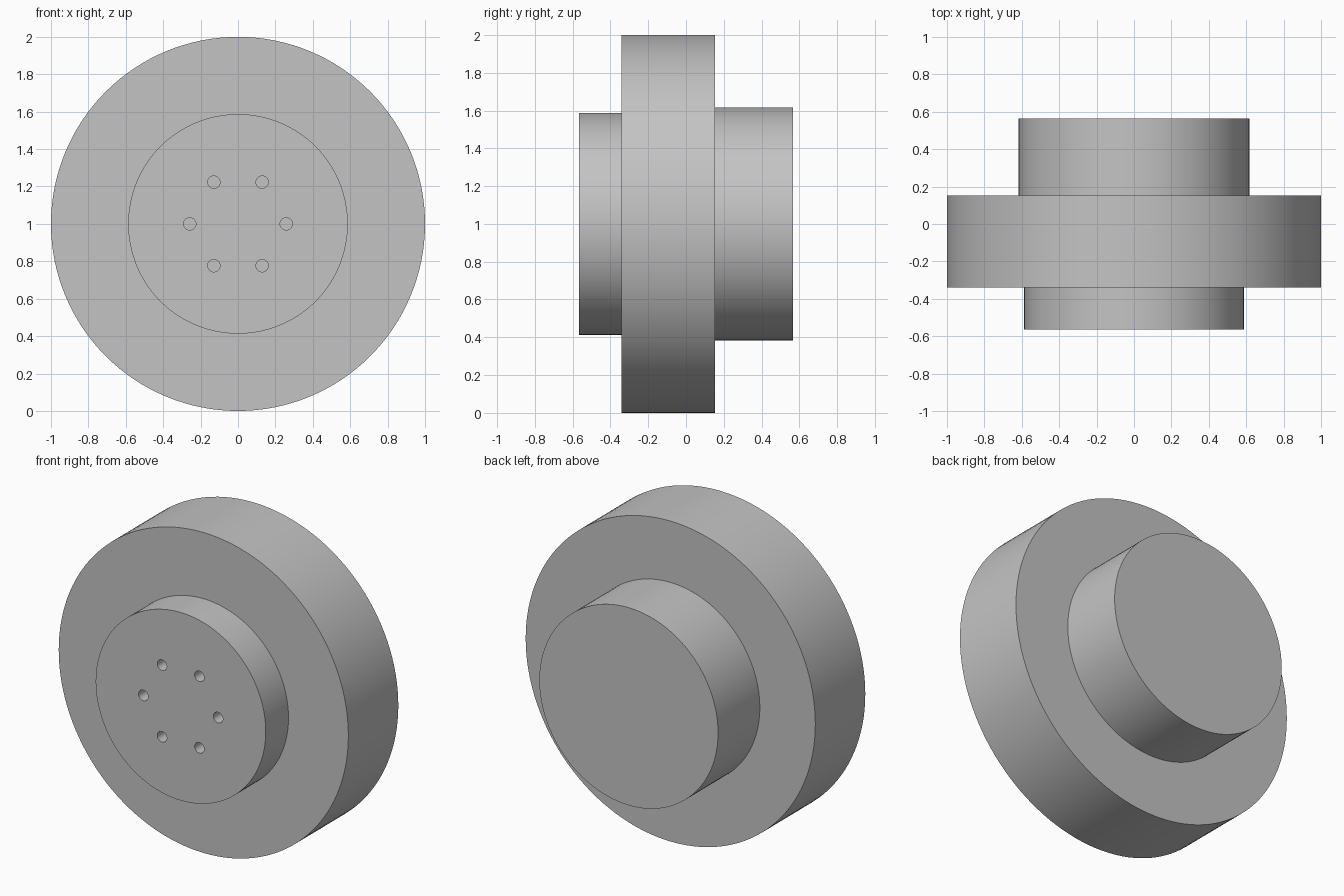
import bpy
import bmesh
import math
from mathutils import Matrix, Vector

if "Cube" in bpy.data.objects:
    bpy.data.objects.remove(bpy.data.objects["Cube"], do_unlink=True)

SEGMENTS = 128
CENTRE = Vector((0, 0, 1))
HOLE_RADIUS, HOLE_RING, HOLE_DEPTH = 0.033, 0.258, 0.22
FRONT, BACK = -0.565, 0.565

grey = bpy.data.materials.new("plain_grey")
grey.use_nodes = True
colour = (0.55, 0.55, 0.55, 1)
grey.diffuse_color = colour
grey.node_tree.nodes["Principled BSDF"].inputs["Base Color"].default_value = colour


def make_object(name, bm):
    bmesh.ops.recalc_face_normals(bm, faces=bm.faces)
    mesh = bpy.data.meshes.new(name)
    bm.to_mesh(mesh)
    bm.free()
    mesh.materials.append(grey)
    obj = bpy.data.objects.new(name, mesh)
    bpy.context.collection.objects.link(obj)
    obj.location = CENTRE
    return obj


# Stepped hub: front boss, wide flange and rear boss turned as one solid
profile = [(0.587, FRONT), (0.587, -0.34), (1, -0.34),
           (1, 0.153), (0.617, 0.153), (0.617, BACK)]
bm = bmesh.new()
verts = [bm.verts.new((r, y, 0)) for r, y in profile]
edges = [bm.edges.new(pair) for pair in zip(verts, verts[1:])]
bmesh.ops.spin(bm, geom=verts + edges, cent=(0, 0, 0), axis=(0, 1, 0),
               angle=math.tau, steps=SEGMENTS)
bmesh.ops.remove_doubles(bm, verts=bm.verts, dist=0.0001)
bmesh.ops.holes_fill(bm, edges=[e for e in bm.edges if e.is_boundary], sides=0)
hub = make_object("stepped_hub", bm)

# Ring of blind holes in the front boss
bm = bmesh.new()
for i in range(6):
    a = math.tau * i / 6
    place = Matrix.Translation((HOLE_RING * math.cos(a), FRONT, HOLE_RING * math.sin(a)))
    bmesh.ops.create_cone(bm, cap_ends=True, segments=32, radius1=HOLE_RADIUS,
                          radius2=HOLE_RADIUS, depth=HOLE_DEPTH * 2,
                          matrix=place @ Matrix.Rotation(math.pi / 2, 4, "X"))
cutter = make_object("hole_cutter", bm)
cutter.hide_render = True

cut = hub.modifiers.new("bolt_holes", "BOOLEAN")
cut.operation = "DIFFERENCE"
cut.solver = "EXACT"
cut.object = cutter

# Apply the cut, drop the helper and keep the rims crisp
bpy.ops.object.select_all(action="DESELECT")
hub.select_set(True)
bpy.context.view_layer.objects.active = hub
bpy.ops.object.modifier_apply(modifier=cut.name)
bpy.data.objects.remove(cutter, do_unlink=True)
bpy.ops.object.shade_smooth_by_angle(angle=math.radians(30))
